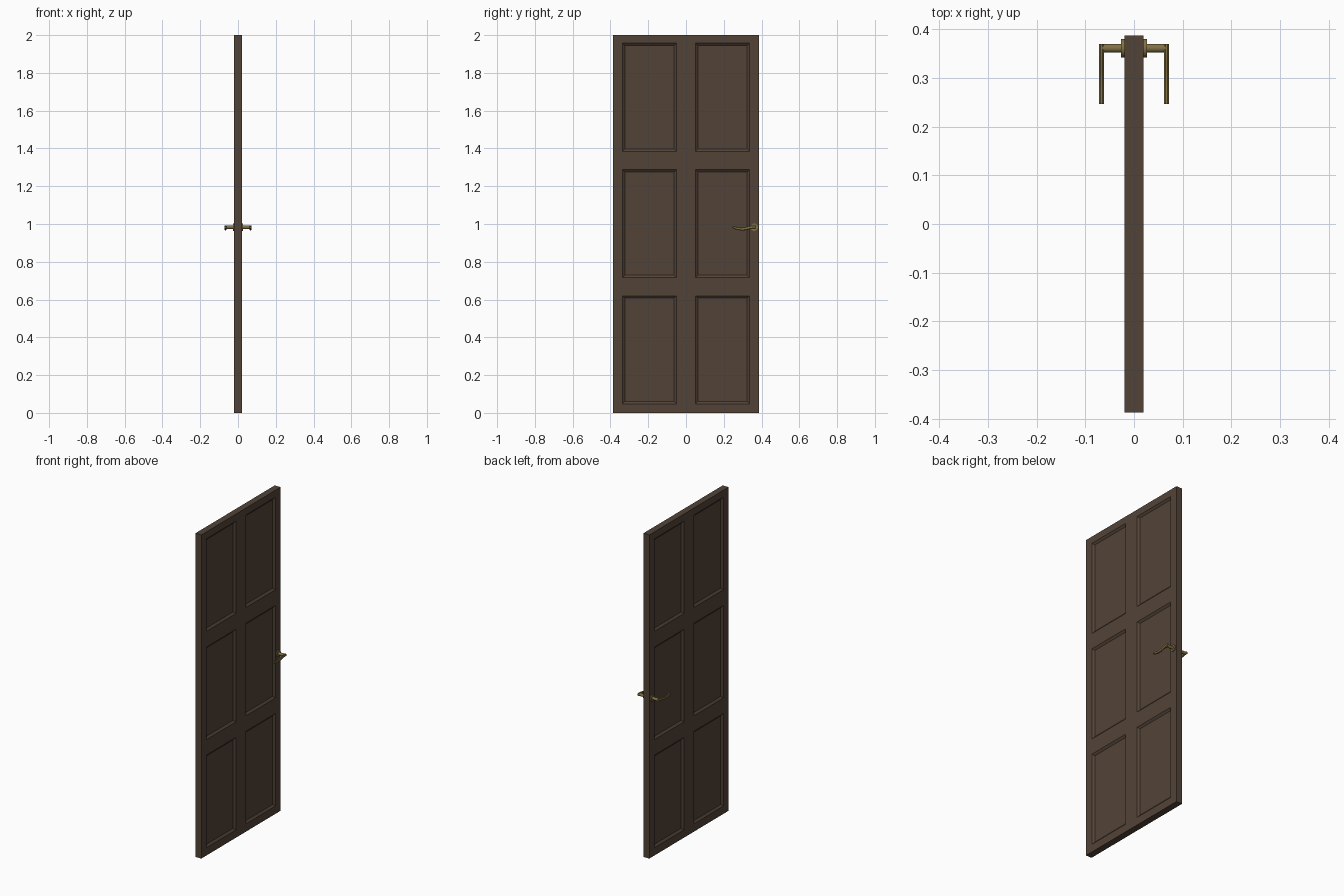
import bpy, bmesh, math
from mathutils import Matrix

if "Cube" in bpy.data.objects:
    bpy.data.objects.remove(bpy.data.objects["Cube"])


def material(name, rgb):
    m = bpy.data.materials.new(name)
    m.diffuse_color = (*rgb, 1)
    m.use_nodes = True
    m.node_tree.nodes["Principled BSDF"].inputs["Base Color"].default_value = m.diffuse_color
    return m


wood = material("dark_wood", (0.085, 0.057, 0.039))
brass = material("aged_brass", (0.22, 0.165, 0.058))


def finish(name, bm, mat, smooth=False):
    bmesh.ops.recalc_face_normals(bm, faces=bm.faces)
    me = bpy.data.meshes.new(name)
    bm.to_mesh(me)
    bm.free()
    me.materials.append(mat)
    ob = bpy.data.objects.new(name, me)
    bpy.context.collection.objects.link(ob)
    if smooth:
        bpy.ops.object.select_all(action='DESELECT')
        ob.select_set(True)
        bpy.context.view_layer.objects.active = ob
        bpy.ops.object.shade_smooth_by_angle(angle=math.radians(35))
    return ob


# Door slab: gridded faces on both sides, the six odd cells are sunk panels
ys = [-0.387, -0.336, -0.05, 0.05, 0.336, 0.387]
zs = [0, 0.048, 0.62, 0.716, 1.288, 1.385, 1.957, 2]
bm = bmesh.new()
panels = []
for x in (-0.02, 0.02):
    g = [[bm.verts.new((x, y, z)) for z in zs] for y in ys]
    for i in range(len(ys) - 1):
        for j in range(len(zs) - 1):
            quad = [g[i][j], g[i + 1][j], g[i + 1][j + 1], g[i][j + 1]]
            f = bm.faces.new(quad if x > 0 else quad[::-1])
            if i % 2 and j % 2:
                panels.append(f)
bmesh.ops.bridge_loops(bm, edges=[e for e in bm.edges if e.is_boundary])
bm.normal_update()
bmesh.ops.inset_individual(bm, faces=panels, thickness=0.018, depth=-0.01)
finish("door_slab", bm, wood)

# Handles, mirrored on both sides of the door
HY, HZ = 0.361, 0.983


def disc(name, side, x0, x1, r):
    bm = bmesh.new()
    mat = Matrix.Translation((side * (x0 + x1) / 2, HY, HZ)) @ Matrix.Rotation(math.pi / 2, 4, 'Y')
    bmesh.ops.create_cone(bm, cap_ends=True, segments=24, radius1=r, radius2=r,
                          depth=x1 - x0, matrix=mat)
    finish(name, bm, brass, True)


# Lever stations: y, centre height, half height
path = [(0.370, 0.984, 0.008), (0.352, 0.984, 0.009), (0.335, 0.981, 0.009),
        (0.315, 0.976, 0.009), (0.295, 0.974, 0.008), (0.275, 0.976, 0.008),
        (0.258, 0.980, 0.007), (0.247, 0.983, 0.005)]
for side, tag in ((-1, "left"), (1, "right")):
    disc(tag + "_rose", side, 0.018, 0.0265, 0.0195)
    disc(tag + "_neck", side, 0.024, 0.066, 0.009)
    bm = bmesh.new()
    rings = []
    for y, z, h in path:
        c = 0.003  # chamfered rectangular section
        sec = [(0.062, -h + c), (0.062 + c, -h), (0.072 - c, -h), (0.072, -h + c),
               (0.072, h - c), (0.072 - c, h), (0.062 + c, h), (0.062, h - c)]
        rings.append([bm.verts.new((side * a, y, z + b)) for a, b in sec])
    for p, q in zip(rings, rings[1:]):
        for k in range(8):
            bm.faces.new((p[k], p[(k + 1) % 8], q[(k + 1) % 8], q[k]))
    bm.faces.new(rings[0])
    bm.faces.new(rings[-1])
    finish(tag + "_lever", bm, brass, True)
